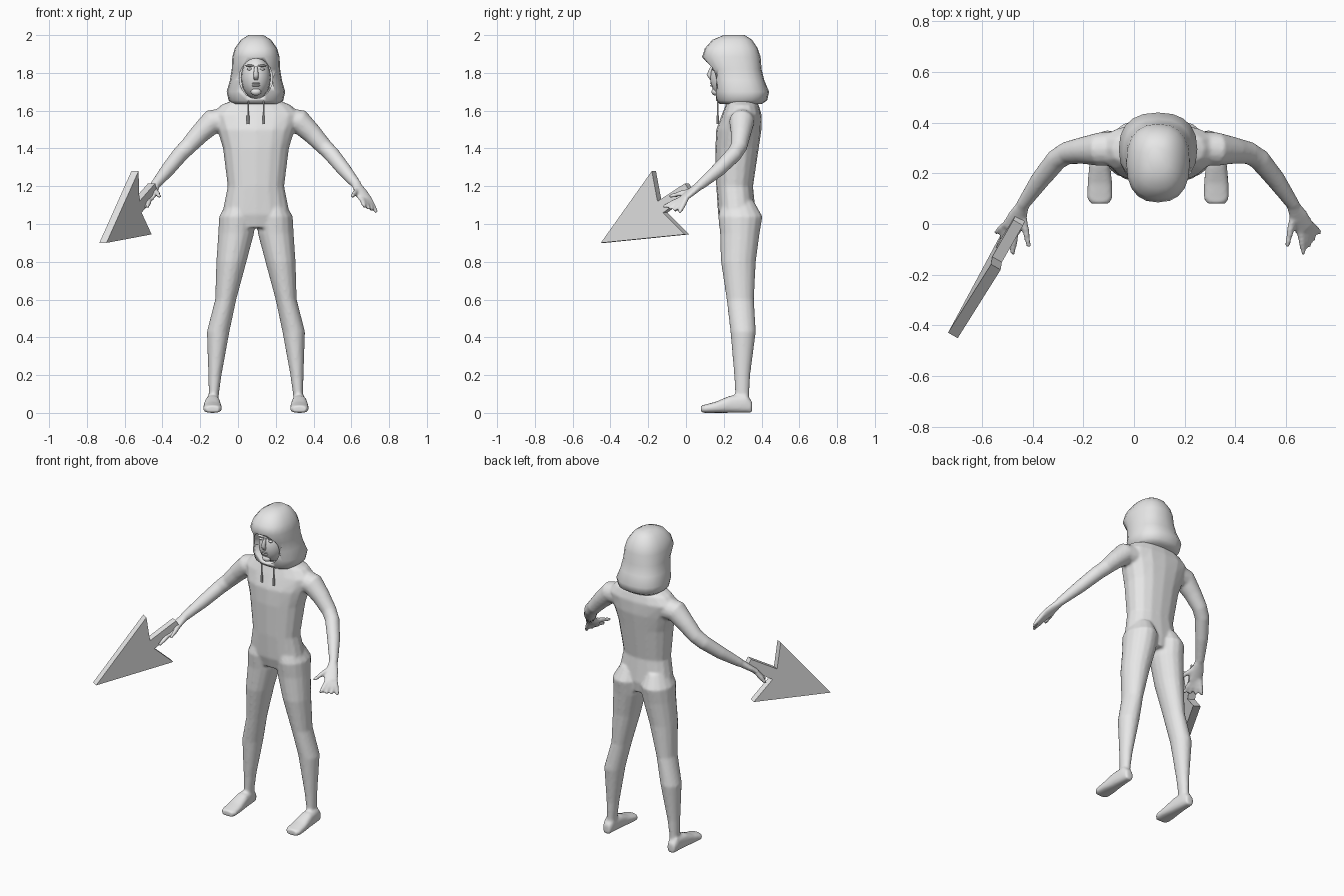
import bpy, bmesh, math
from mathutils import Vector

cube = bpy.data.objects.get("Cube")
if cube:
    bpy.data.objects.remove(cube)

MID = .095  # centre line of the figure
SIDES = {"left": 1, "right": -1}
ACROSS, BACK, UP = Vector((1, 0, 0)), Vector((0, 1, 0)), Vector((0, 0, 1))
COLOUR = (.8, .8, .8, 1)

grey = bpy.data.materials.new("plain grey")
grey.use_nodes = True
grey.diffuse_color = COLOUR
grey.node_tree.nodes["Principled BSDF"].inputs["Base Color"].default_value = COLOUR


def rounded(value, power):
    """Turn a sine or cosine into its squarer superellipse counterpart."""
    return math.copysign(abs(value) ** (2 / power), value)


def bridge(bm, rings):
    """Join successive vertex rings with quads and close both ends."""
    count = len(rings[0])
    for lower, upper in zip(rings, rings[1:]):
        for k in range(count):
            following = (k + 1) % count
            bm.faces.new((lower[k], lower[following], upper[following], upper[k]))
    bm.faces.new(rings[0][::-1])
    bm.faces.new(rings[-1])


def loft(bm, centres, sizes, normal=None, reference=UP, segments=16, power=2):
    """Skin superellipses of the given (half width, half height) along a path."""
    centres = [Vector(c) for c in centres]
    last = len(centres) - 1
    rings = []
    for i, (centre, (width, height)) in enumerate(zip(centres, sizes)):
        along = normal or (centres[min(i + 1, last)] - centres[max(i - 1, 0)])
        u = reference.cross(along).normalized()
        v = along.normalized().cross(u)
        ring = []
        for k in range(segments):
            angle = math.tau * k / segments
            offset = (u * width * rounded(math.cos(angle), power)
                      + v * height * rounded(math.sin(angle), power))
            ring.append(bm.verts.new(centre + offset))
        rings.append(ring)
    bridge(bm, rings)


def upright(bm, rows, **options):
    """Loft horizontal sections from rows of (z, centre x, half width, front y, back y)."""
    centres = [(x, (front + back) / 2, z) for z, x, half, front, back in rows]
    sizes = [(half, (back - front) / 2) for z, x, half, front, back in rows]
    loft(bm, centres, sizes, normal=UP, reference=BACK, **options)


def ball(bm, centre, radii):
    made = bmesh.ops.create_uvsphere(bm, u_segments=16, v_segments=10, radius=1)["verts"]
    bmesh.ops.scale(bm, vec=radii, verts=made)
    bmesh.ops.translate(bm, vec=centre, verts=made)


def finish(bm, name, angle):
    bmesh.ops.recalc_face_normals(bm, faces=bm.faces)
    mesh = bpy.data.meshes.new(name)
    bm.to_mesh(mesh)
    bm.free()
    mesh.materials.append(grey)
    made = bpy.data.objects.new(name, mesh)
    bpy.context.collection.objects.link(made)
    bpy.ops.object.select_all(action='DESELECT')
    made.select_set(True)
    bpy.context.view_layer.objects.active = made
    bpy.ops.object.shade_smooth_by_angle(angle=math.radians(angle))
    return made


# Torso and neck: (z, half width, front y, back y)
body_mesh = bmesh.new()
torso = [(.98, .15, .19, .36), (1.05, .18, .17, .37), (1.2, .15, .16, .355),
         (1.4, .175, .155, .385), (1.5, .205, .16, .4), (1.58, .235, .19, .4),
         (1.63, .185, .21, .385), (1.66, .11, .21, .36), (1.74, .07, .2, .33)]
upright(body_mesh, [(z, MID, half, front, back) for z, half, front, back in torso], power=2.3)

# Limbs, measured outward from the centre line
leg = [(1.12, .09, .06, .19, .36), (1.04, .1, .095, .17, .405), (.95, .105, .095, .18, .39),
       (.8, .13, .08, .185, .37), (.6, .16, .056, .215, .36), (.43, .2, .06, .235, .37),
       (.2, .217, .035, .255, .34), (.1, .223, .027, .26, .335), (.04, .225, .025, .26, .335)]
foot = [(.35, .025, .03), (.32, .033, .05), (.23, .042, .045), (.16, .049, .03),
        (.1, .05, .022), (.08, .036, .02)]  # y, half width, half height
arm = [(.14, .3, 1.55, .07), (.235, .295, 1.54, .066), (.3, .29, 1.475, .053),
       (.36, .28, 1.41, .045), (.4, .255, 1.37, .043), (.465, .175, 1.29, .038),
       (.535, .075, 1.205, .026)]  # outward, y, z, radius
palm = [(.53, .08, 1.21), (.555, .03, 1.17), (.58, -.02, 1.13)]
palm_sizes = [(.024, .024), (.038, .02), (.042, .016)]
thumb = (Vector((.535, .04, 1.18)), Vector((.51, -.09, 1.145)))
knuckles = (Vector((.56, -.01, 1.14)), Vector((.6, 0, 1.13)))
tips = (Vector((.575, -.12, 1.09)), Vector((.64, -.035, 1.06)))
fingers = [thumb] + [(knuckles[0].lerp(knuckles[1], k / 3), tips[0].lerp(tips[1], k / 3))
                     for k in range(4)]
for s in SIDES.values():
    upright(body_mesh, [(z, MID + s * out, *rest) for z, out, *rest in leg])
    loft(body_mesh, [(MID + s * .23, y, high) for y, wide, high in foot],
         [(wide, high) for y, wide, high in foot], normal=-BACK, power=2.6)
    loft(body_mesh, [(MID + s * out, y, z) for out, y, z, r in arm],
         [(r, r) for out, y, z, r in arm])
    loft(body_mesh, [(MID + s * out, y, z) for out, y, z in palm], palm_sizes)
    for ends in fingers:
        start, end = (Vector((MID + s * out, y, z)) for out, y, z in ends)
        loft(body_mesh, [start, start.lerp(end, .5), end],
             [(r, r) for r in (.015, .015, .01)], segments=8)

# Fuse torso and limbs into one smooth skin
body = finish(body_mesh, "body", 180)
fuse = body.modifiers.new("fuse", 'REMESH')
fuse.mode, fuse.voxel_size, fuse.use_smooth_shade = 'VOXEL', .008, True
relax = body.modifiers.new("relax", 'SMOOTH')
relax.factor, relax.iterations = .5, 5

# Hood: a bell with an overhanging brim and a carved face opening
hood_mesh = bmesh.new()
bell = [(1.635, .125, .18, .4), (1.655, .145, .16, .43), (1.7, .155, .15, .44),
        (1.76, .138, .14, .415), (1.82, .128, .125, .4), (1.885, .125, .085, .395),
        (1.93, .112, .1, .38), (1.975, .08, .14, .35), (2, .04, .2, .31)]
upright(hood_mesh, [(z, MID, half, front, back) for z, half, front, back in bell],
        segments=20, power=2.4)
hood = finish(hood_mesh, "hood", 50)
opening_mesh = bmesh.new()
loft(opening_mesh, [(MID, y, 1.77) for y in (0, .24)], [(.088, .106)] * 2,
     normal=BACK, segments=20)
cutter = finish(opening_mesh, "face_opening_cutter", 30)
cutter.hide_render = True
opening = hood.modifiers.new("opening", 'BOOLEAN')
opening.operation, opening.object, opening.solver = 'DIFFERENCE', cutter, 'EXACT'
bpy.context.view_layer.objects.active = hood
bpy.ops.object.modifier_apply(modifier=opening.name)
bpy.data.objects.remove(cutter)

# Face with nose, lips, chin, brows and eyes
face_mesh = bmesh.new()
ball(face_mesh, (MID, .22, 1.775), (.078, .093, .115))
loft(face_mesh, [(MID, .14, 1.835), (MID, .122, 1.79), (MID, .135, 1.763)],
     [(.008, .01), (.014, .014), (.012, .008)], normal=-UP, reference=BACK, segments=10)
for z in (1.745, 1.733):
    ball(face_mesh, (MID, .14, z), (.022, .012, .006))
ball(face_mesh, (MID, .155, 1.7), (.028, .02, .02))
for s in SIDES.values():
    ball(face_mesh, (MID + s * .033, .148, 1.838), (.024, .014, .006))
    ball(face_mesh, (MID + s * .033, .147, 1.82), (.014, .01, .007))
finish(face_mesh, "face", 60)

# Drawstrings: a thin cord with a thicker end
for side, s in SIDES.items():
    cord_mesh = bmesh.new()
    for top, bottom, radius in ((1.65, 1.57, .004), (1.575, 1.53, .007)):
        loft(cord_mesh, [(MID + s * .042, .168, z) for z in (top, bottom)],
             [(radius, radius)] * 2, normal=-UP, reference=BACK, segments=8)
    finish(cord_mesh, side + "_drawstring", 40)

# Flat arrow-shaped blade held in the right hand
blade_mesh = bmesh.new()
outline = [(-.44, .9), (.005, .945), (-.11, 1.06), (.035, 1.165),
           (.005, 1.215), (-.14, 1.12), (-.17, 1.28)]
thickness = Vector((.86, -.5, 0)) * .022
layers = []
for s in SIDES.values():
    layers.append([blade_mesh.verts.new(Vector((-.545 + .53 * y + .07 * z, y, z)) + thickness * s)
                   for y, z in outline])
bridge(blade_mesh, layers)
finish(blade_mesh, "arrow_blade", 30)
